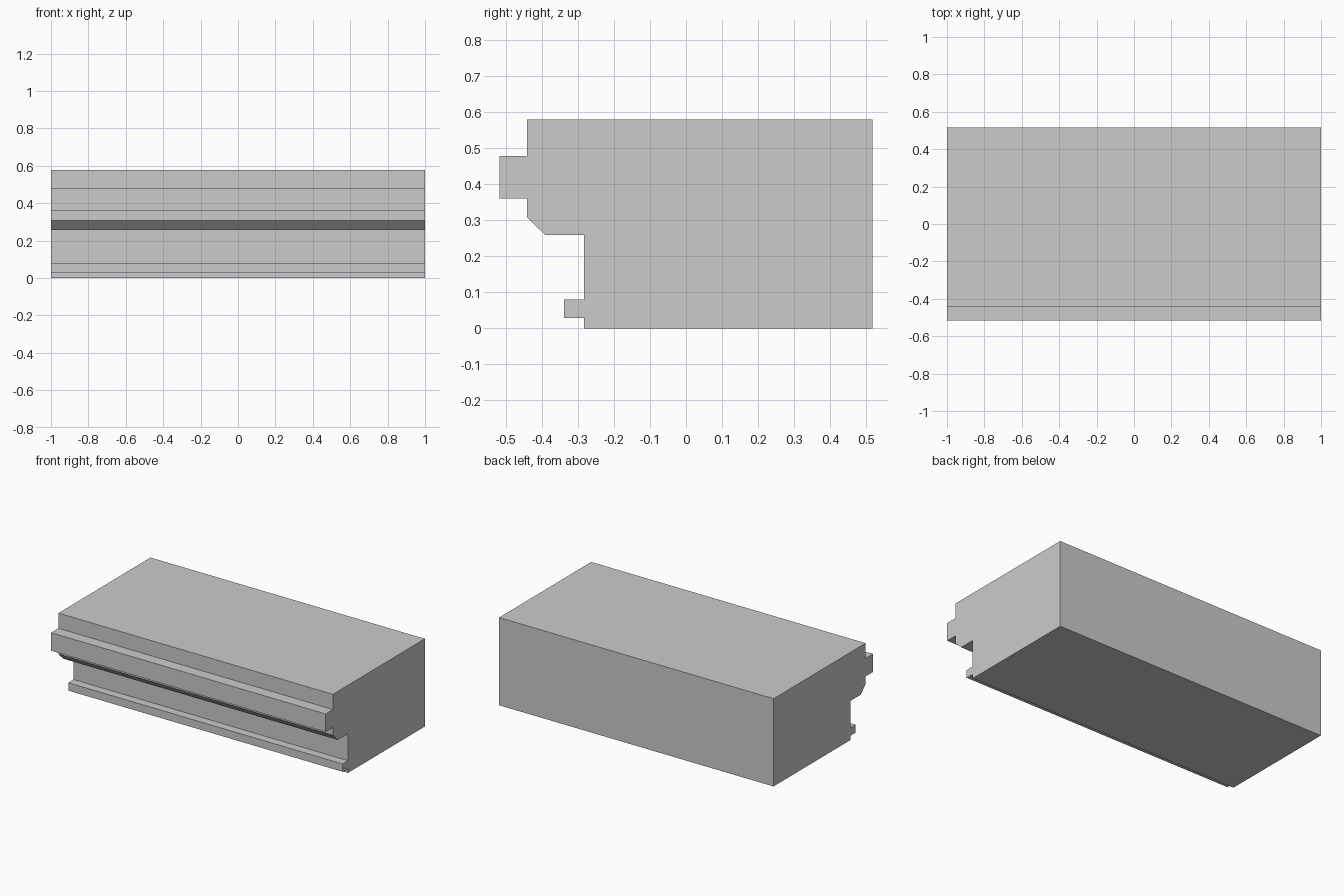
import bpy
import bmesh

cube = bpy.data.objects.get("Cube")
if cube:
    bpy.data.objects.remove(cube, do_unlink=True)

# Single plain grey material
grey = bpy.data.materials.new("plain_grey")
grey.use_nodes = True
colour = (0.6, 0.6, 0.6, 1.0)
grey.diffuse_color = colour
grey.node_tree.nodes["Principled BSDF"].inputs["Base Color"].default_value = colour

# Side profile (y, z): flat back and top, stepped moulding on the front
BACK, BODY, UPPER = 0.517, -0.283, -0.441
profile = [
    (BACK, 0), (BACK, 0.578), (UPPER, 0.578),
    # upper ledge
    (UPPER, 0.478), (-0.517, 0.478), (-0.517, 0.359), (UPPER, 0.359),
    # chamfered underside
    (UPPER, 0.308), (-0.39, 0.258), (BODY, 0.258),
    # lower bead
    (BODY, 0.08), (-0.338, 0.08), (-0.338, 0.028), (BODY, 0.028),
    (BODY, 0),
]


def extrude_profile(name, points, half_length, material):
    """Sweep a side profile along x, centred on the origin."""
    bm = bmesh.new()
    face = bm.faces.new([bm.verts.new((-half_length, y, z)) for y, z in points])
    swept = bmesh.ops.extrude_face_region(bm, geom=[face], use_keep_orig=True)
    verts = [v for v in swept["geom"] if isinstance(v, bmesh.types.BMVert)]
    bmesh.ops.translate(bm, verts=verts, vec=(2 * half_length, 0, 0))
    bmesh.ops.recalc_face_normals(bm, faces=bm.faces)
    mesh = bpy.data.meshes.new(name)
    bm.to_mesh(mesh)
    bm.free()
    mesh.materials.append(material)
    obj = bpy.data.objects.new(name, mesh)
    bpy.context.collection.objects.link(obj)
    return obj


extrude_profile("moulded_block", profile, 1.0, grey)
